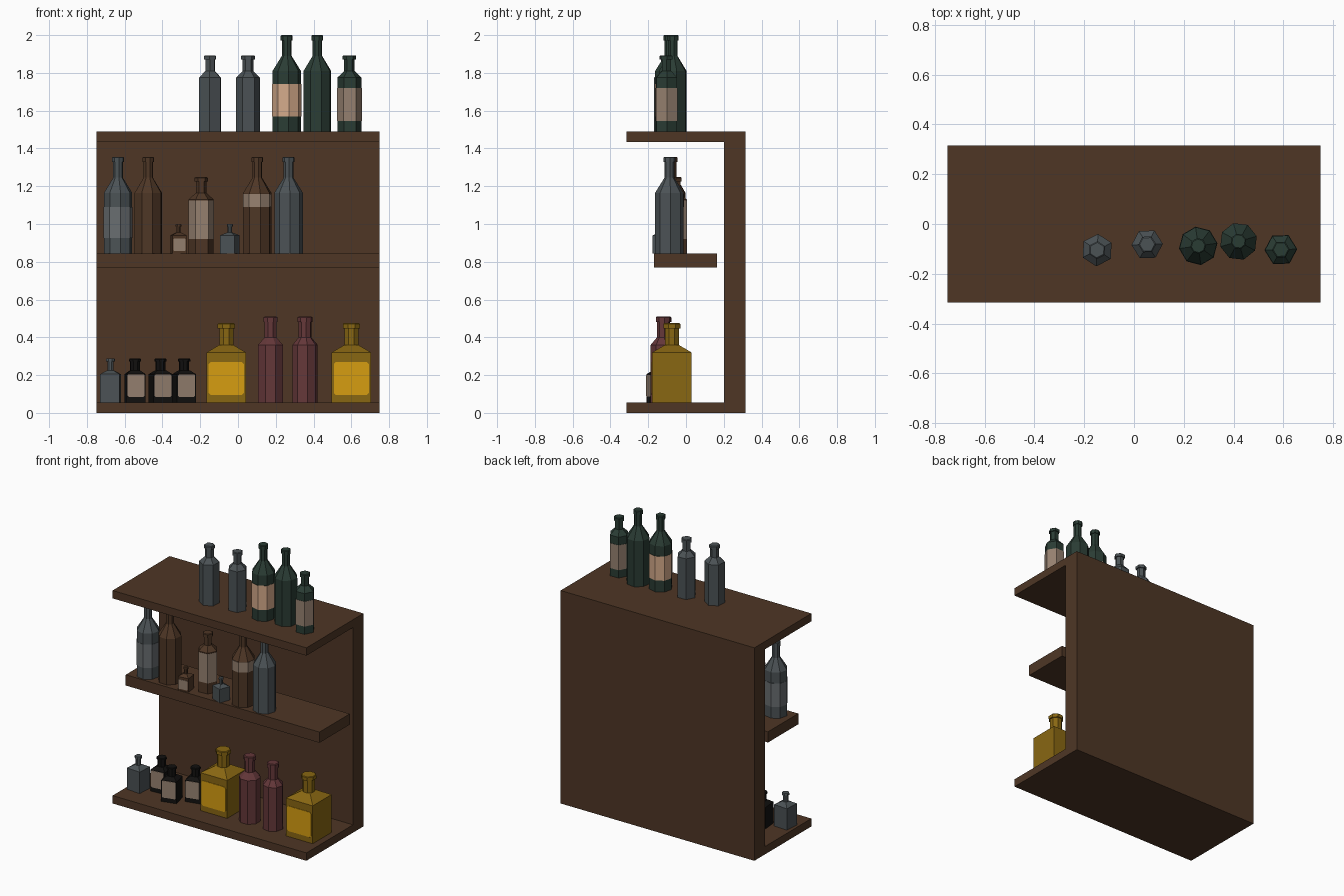
import bpy, bmesh, math
from mathutils import Matrix, Vector

cube = bpy.data.objects.get("Cube")
if cube:
    bpy.data.objects.remove(cube, do_unlink=True)


def material(name, rgb):
    m = bpy.data.materials.new(name)
    m.use_nodes = True
    lin = [((c / 255 + 0.055) / 1.055) ** 2.4 if c > 10 else c / 3294 for c in rgb]
    m.diffuse_color = (*lin, 1)
    m.node_tree.nodes["Principled BSDF"].inputs["Base Color"].default_value = (*lin, 1)
    return m


WOOD = material("brown wood and glass", (78, 54, 37))
GREY = material("clear grey glass", (75, 82, 85))
GREEN = material("green glass", (42, 60, 52))
TAN = material("tan paper", (212, 170, 138))
PAPER = material("dull paper", (150, 129, 112))
SILVER = material("silver paper", (104, 109, 112))
BLACK = material("black glass", (17, 16, 15))
RED = material("maroon glass", (100, 55, 57))
AMBER = material("amber glass", (137, 103, 18))
GOLD = material("gold paper", (214, 158, 17))


def finish(name, bm, loc, rot, mats):
    bmesh.ops.recalc_face_normals(bm, faces=bm.faces)
    mesh = bpy.data.meshes.new(name)
    bm.to_mesh(mesh)
    bm.free()
    for m in mats:
        mesh.materials.append(m)
    ob = bpy.data.objects.new(name, mesh)
    ob.location = loc
    ob.rotation_euler.z = math.radians(rot)
    bpy.context.collection.objects.link(ob)
    return ob


def board(name, x, y, z):
    """Box between the given (low, high) limits."""
    bm = bmesh.new()
    bmesh.ops.create_cube(bm, size=1)
    size = Vector([b - a for a, b in (x, y, z)])
    mid = Vector([(a + b) / 2 for a, b in (x, y, z)])
    bmesh.ops.transform(bm, matrix=Matrix.Translation(mid) @ Matrix.Diagonal((*size, 1)), verts=bm.verts)
    finish(name, bm, (0, 0, 0), 0, [WOOD])


def loft(bm, profile, sides, phase=0.0, band=None):
    """Turn a (radius, height) profile; faces inside the band get the label."""
    rings = []
    for r, z in profile:
        angles = [phase + math.tau * i / sides for i in range(sides)]
        rings.append([bm.verts.new((r * math.cos(a), r * math.sin(a), z)) for a in angles])
    for low, high in zip(rings, rings[1:]):
        for i in range(sides):
            j = (i + 1) % sides
            f = bm.faces.new((low[i], low[j], high[j], high[i]))
            mid = (low[i].co.z + high[i].co.z) / 2
            f.material_index = int(bool(band) and band[0] < mid < band[1])
    bm.faces.new(rings[0])
    bm.faces.new(rings[-1])


def round_bottle(name, x, y, z, glass, r, shape, sides, rot, band=None, label=None):
    body, neck, lip, top, neck_r, lip_r = shape
    profile = [(r, 0)]
    if band:
        a, b = band
        out = r + 0.002
        profile += [(r, a), (out, a), (out, b), (r, b)]
    profile += [(r, body), (neck_r, neck), (neck_r, lip), (lip_r, lip),
                (lip_r, top - 0.004), (lip_r * 0.85, top)]
    bm = bmesh.new()
    loft(bm, profile, sides, 0, band)
    finish(name, bm, (x, y, z), rot, [glass, label or glass])


def square_bottle(name, x, y, z, glass, width, shape, rot, label=None, plate=None):
    body, neck, lip, top, neck_r, lip_r = shape
    bm = bmesh.new()
    half = width / 2
    corner = half * math.sqrt(2)
    loft(bm, [(corner, 0), (corner, body), (neck_r * 1.3, neck)], 4, math.pi / 4)
    loft(bm, [(neck_r, neck - 0.012), (neck_r, lip), (lip_r, lip), (lip_r, top - 0.004),
              (lip_r * 0.9, top)], 8, math.pi / 8)
    if plate:
        # Thin label with clipped corners on the front face
        w, low, high = plate
        cut = w * 0.06
        pts = []
        for sx, sz in ((-1, 0), (1, 0), (1, 1), (-1, 1)):
            px, pz = sx * w / 2, high if sz else low
            dz = -cut if sz else cut
            pair = [(px, pz + dz), (px - sx * cut, pz)]
            pts += pair if (sx < 0) != bool(sz) else pair[::-1]
        front = [bm.verts.new((px, -half - 0.003, pz)) for px, pz in pts]
        back = [bm.verts.new((px, -half + 0.001, pz)) for px, pz in pts]
        faces = [bm.faces.new(front), bm.faces.new(back[::-1])]
        for i in range(len(pts)):
            j = (i + 1) % len(pts)
            faces.append(bm.faces.new((front[j], front[i], back[i], back[j])))
        for f in faces:
            f.material_index = 1
    finish(name, bm, (x, y, z), rot, [glass, label or glass])


# Shelf unit
W = (-0.75, 0.75)
board("back_panel", W, (0.2, 0.315), (0, 1.49))
board("bottom_shelf", W, (-0.315, 0.2), (0, 0.055))
board("middle_shelf", W, (-0.17, 0.165), (0.77, 0.845))
board("top_shelf", W, (-0.315, 0.2), (1.435, 1.49))

# Bottle shapes: body top, neck start, lip start, top, neck radius, lip radius
TALL = (0.32, 0.4, 0.482, 0.51, 0.026, 0.032)
SHORT = (0.285, 0.32, 0.38, 0.403, 0.028, 0.036)
STOUT = (0.305, 0.345, 0.425, 0.455, 0.034, 0.04)
FLASK = (0.265, 0.305, 0.393, 0.42, 0.04, 0.049)
INK = (0.15, 0.17, 0.217, 0.232, 0.027, 0.033)
VIAL = (0.15, 0.17, 0.217, 0.232, 0.018, 0.025)
TINY = (0.095, 0.11, 0.142, 0.155, 0.012, 0.016)

# Top shelf bottles
Z = 1.49
round_bottle("clear_bottle_a", -0.148, -0.105, Z, GREY, 0.065, SHORT, 6, 27)
round_bottle("clear_bottle_b", 0.053, -0.082, Z, GREY, 0.063, SHORT, 6, 2)
round_bottle("green_bottle_labelled", 0.258, -0.088, Z, GREEN, 0.076, TALL, 8, 8, (0.08, 0.25), TAN)
round_bottle("green_bottle_plain", 0.42, -0.07, Z, GREEN, 0.076, TALL, 8, 16)
round_bottle("green_bottle_short", 0.59, -0.103, Z, GREEN, 0.064, SHORT, 6, 2, (0.055, 0.23), PAPER)

# Middle shelf bottles
Z = 0.845
round_bottle("grey_bottle_labelled", -0.635, -0.088, Z, GREY, 0.076, TALL, 8, 10, (0.08, 0.245), SILVER)
round_bottle("brown_bottle_plain", -0.475, -0.075, Z, WOOD, 0.076, TALL, 8, 18)
square_bottle("tiny_brown_bottle", -0.315, -0.125, Z, WOOD, 0.076, TINY, 7, PAPER, (0.062, 0.012, 0.078))
round_bottle("brown_bottle_short", -0.195, -0.055, Z, WOOD, 0.066, SHORT, 6, 4, (0.075, 0.28), PAPER)
square_bottle("tiny_grey_bottle", -0.043, -0.125, Z, GREY, 0.08, TINY, -20)
round_bottle("brown_bottle_labelled", 0.102, -0.088, Z, WOOD, 0.076, TALL, 8, 12, (0.245, 0.315), PAPER)
round_bottle("grey_bottle_plain", 0.268, -0.088, Z, GREY, 0.076, TALL, 8, 5)

# Bottom shelf bottles
Z = 0.055
square_bottle("grey_vial", -0.675, -0.137, Z, GREY, 0.104, VIAL, -4)
for i, (x, y, rot) in enumerate(((-0.545, -0.065, 5), (-0.41, -0.146, 14), (-0.285, -0.062, 14))):
    square_bottle(f"ink_bottle_{i + 1}", x, y, Z, BLACK, 0.104, INK, rot, PAPER, (0.092, 0.03, 0.148))
for side, x in (("right", -0.062), ("left", 0.6)):
    square_bottle(f"amber_flask_{side}", x, -0.075, Z, AMBER, 0.208, FLASK, 0, GOLD, (0.186, 0.04, 0.215))
round_bottle("maroon_bottle_right", 0.172, -0.115, Z, RED, 0.071, STOUT, 8, 22.5)
round_bottle("maroon_bottle_left", 0.355, -0.12, Z, RED, 0.068, STOUT, 8, 10)
